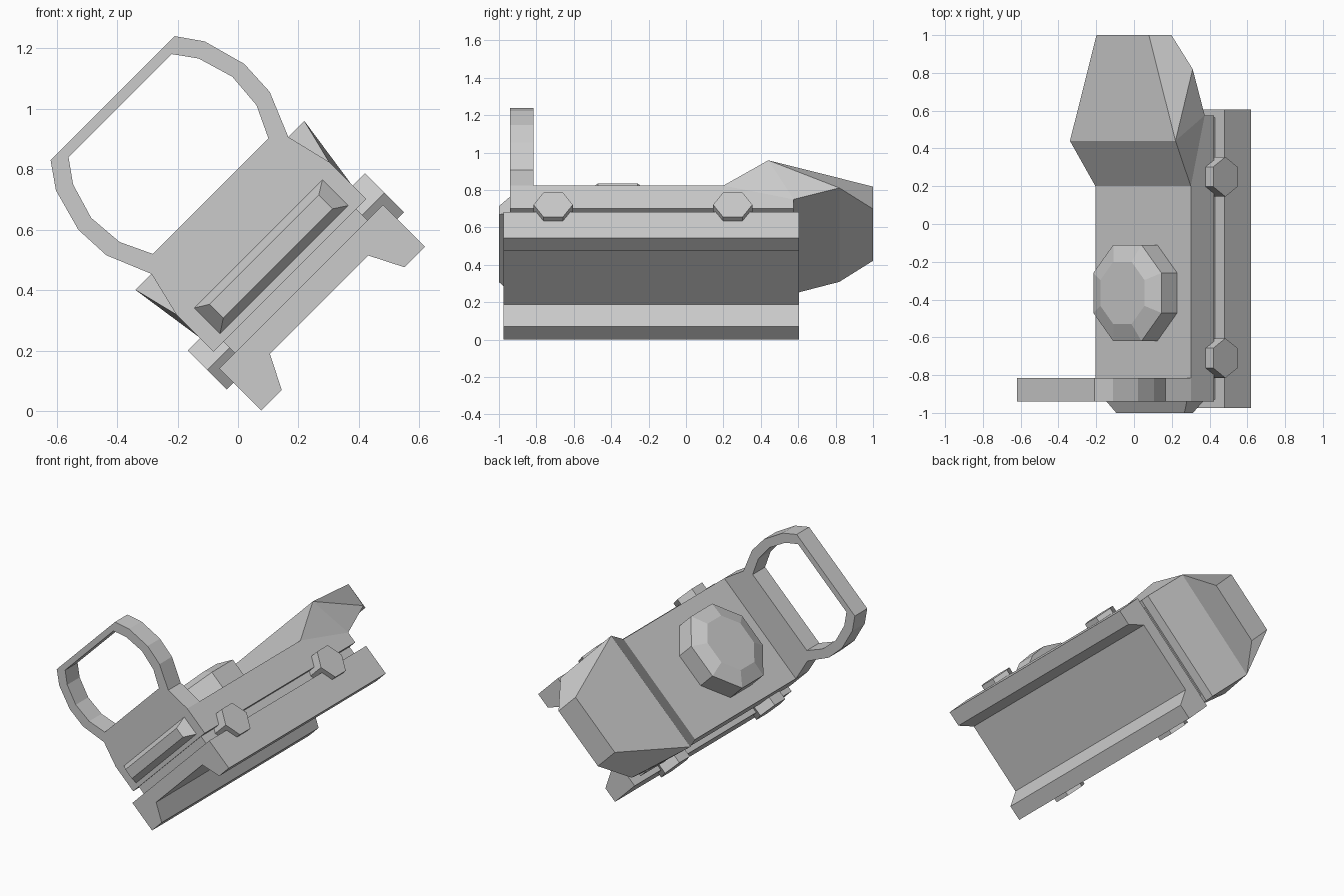
import bpy, bmesh, math
from mathutils import Matrix

if "Cube" in bpy.data.objects:
    bpy.data.objects.remove(bpy.data.objects["Cube"])

# The whole sight lies tilted 45 degrees about y; parts are built upright, then tilted
TILT = Matrix.Translation((0.31, 0, 0.31)) @ Matrix.Rotation(math.radians(-45), 4, 'Y')


def finish(name, bm):
    bmesh.ops.recalc_face_normals(bm, faces=bm.faces[:])
    me = bpy.data.meshes.new(name)
    bm.to_mesh(me)
    bm.free()
    ob = bpy.data.objects.new(name, me)
    bpy.context.collection.objects.link(ob)
    ob.matrix_world = TILT
    return ob


def mirrored(half):
    """Close a right-hand half profile with its mirror image."""
    return half + [(-x, z) for x, z in reversed(half)]


def prism(name, loops, y0, y1):
    """Extrude an x-z outline (later loops are holes) along y."""
    bm = bmesh.new()
    edges = []
    for pts in loops:
        vs = [bm.verts.new((x, y0, z)) for x, z in pts]
        edges += [bm.edges.new((a, b)) for a, b in zip(vs, vs[1:] + vs[:1])]
    bmesh.ops.triangle_fill(bm, edges=edges, use_beauty=True, normal=(0, -1, 0))
    ext = bmesh.ops.extrude_face_region(bm, geom=bm.faces[:], use_keep_orig=True)
    for v in ext['geom']:
        if isinstance(v, bmesh.types.BMVert):
            v.co.y = y1
    return finish(name, bm)


def loft(name, rings):
    """Join equal-length rings of points and cap both ends."""
    bm = bmesh.new()
    rs = [[bm.verts.new(p) for p in r] for r in rings]
    n = len(rs[0])
    for a, b in zip(rs, rs[1:]):
        for i in range(n):
            j = (i + 1) % n
            bm.faces.new((a[i], a[j], b[j], b[i]))
    bm.faces.new(rs[0])
    bm.faces.new(rs[-1])
    return finish(name, bm)


# Mounting rail with clamp feet
prism("mounting_rail", [mirrored([(0.23, 0.059), (0.287, -0.053),
                                  (0.383, -0.053), (0.383, 0.143)])], -0.975, 0.605)

# Recessed neck between rail and body
prism("neck", [mirrored([(0.31, 0.13), (0.31, 0.21)])], -0.93, 0.565)

# Body with flared rear hood: side profile of (y, z, half width)
side = [(-0.94, 0.196, 0.357), (0.575, 0.196, 0.357), (0.575, 0.266, 0.357),
        (0.82, 0.354, 0.355), (1.0, 0.354, 0.196), (1.0, 0.523, 0.196),
        (0.44, 0.523, 0.395), (0.2, 0.37, 0.357), (-0.94, 0.37, 0.357)]
bm = bmesh.new()
left = [bm.verts.new((-w, y, z)) for y, z, w in side]
right = [bm.verts.new((w, y, z)) for y, z, w in side]
for i in range(len(side)):
    j = (i + 1) % len(side)
    bm.faces.new((left[i], left[j], right[j], right[i]))
for vs in (left, right):
    for f in ((0, 1, 2, 7, 8), (2, 3, 6), (2, 6, 7), (3, 4, 5, 6)):
        bm.faces.new([vs[k] for k in f])
finish("body", bm)

# Window frame standing on the front of the body
outer = [(0.357, 0.37), (0.32, 0.523), (0.382, 0.672), (0.388, 0.797),
         (0.348, 0.942), (0.29, 1.025)]
inner = [(0.27, 0.566), (0.32, 0.672), (0.33, 0.795), (0.294, 0.916), (0.241, 0.99)]
prism("window_frame", [mirrored(outer), mirrored(inner)], -0.94, -0.815)


# Bevelled bar on the front face
def rect(w, z0, z1, y):
    return [(-w, y, z0), (w, y, z0), (w, y, z1), (-w, y, z1)]


loft("front_bar", [rect(0.304, 0.22, 0.346, -0.935), rect(0.255, 0.252, 0.316, -1.0)])


# Octagonal adjustment dial on top
def octagon(apothem, z):
    r = apothem / math.cos(math.pi / 8)
    return [(r * math.cos(a), -0.365 + r * math.sin(a), z)
            for a in (math.pi / 8 + k * math.pi / 4 for k in range(8))]


loft("adjustment_dial", [octagon(0.255, 0.365), octagon(0.255, 0.488), octagon(0.165, 0.525)])

# Hexagonal clamp bolts, two on each side
for s, label in ((-1, "left"), (1, "right")):
    for y, where in ((-0.71, "front"), (0.25, "rear")):
        rings = [[(s * x, y + 0.105 * math.cos(k * math.pi / 3),
                   0.168 + 0.105 * math.sin(k * math.pi / 3)) for k in range(6)]
                 for x in (0.3, 0.414)]
        loft(f"clamp_bolt_{label}_{where}", rings)
